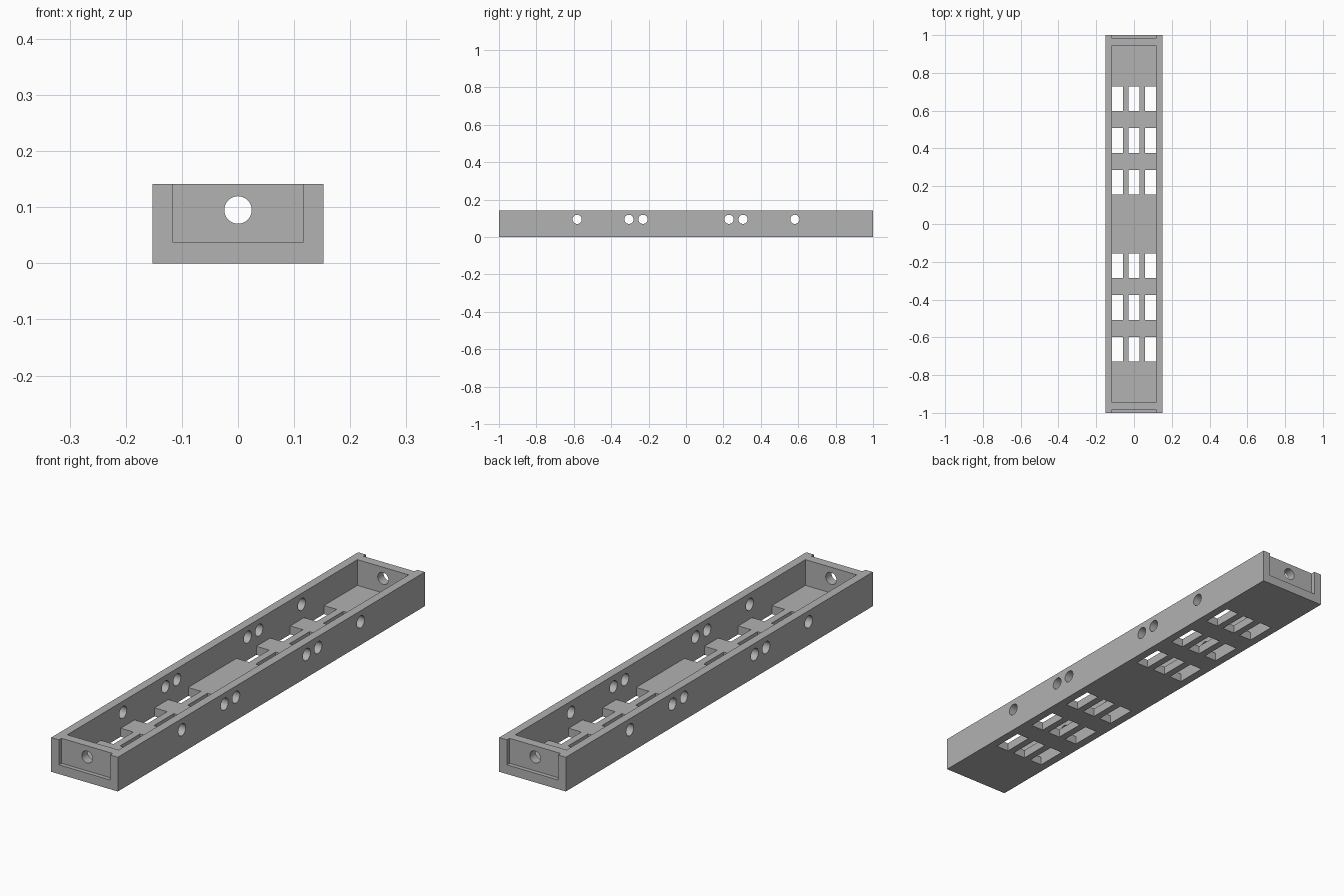
import bpy
import bmesh
import math
from mathutils import Matrix, Vector

cube = bpy.data.objects.get("Cube")
if cube:
    bpy.data.objects.remove(cube, do_unlink=True)

WIDTH, LENGTH, HEIGHT = 0.304, 2.0, 0.141
INNER_X, INNER_Y, FLOOR = 0.117, 0.945, 0.035
HOLE_Z, HOLE_R = 0.095, 0.0245

grey = bpy.data.materials.new("plain_grey")
grey.use_nodes = True
colour = (0.445, 0.445, 0.445, 1)
grey.diffuse_color = colour
grey.node_tree.nodes["Principled BSDF"].inputs["Base Color"].default_value = colour


def add_box(bm, low, high):
    low, high = Vector(low), Vector(high)
    size = Matrix.Diagonal((*(high - low), 1))
    bmesh.ops.create_cube(bm, size=1, matrix=Matrix.Translation((low + high) / 2) @ size)


def add_bore(bm, centre, axis, depth):
    turn = Matrix.Rotation(math.pi / 2, 4, "Y" if axis == "X" else "X")
    bmesh.ops.create_cone(bm, cap_ends=True, segments=48, radius1=HOLE_R, radius2=HOLE_R,
                          depth=depth, matrix=Matrix.Translation(centre) @ turn)


def make_object(name, bm):
    mesh = bpy.data.meshes.new(name)
    bm.to_mesh(mesh)
    bm.free()
    mesh.materials.append(grey)
    obj = bpy.data.objects.new(name, mesh)
    bpy.context.collection.objects.link(obj)
    return obj


# Solid body
body = bmesh.new()
add_box(body, (-WIDTH / 2, -LENGTH / 2, 0), (WIDTH / 2, LENGTH / 2, HEIGHT))
tray = make_object("tray", body)

# Open cavity and shallow recess on each end
hollow = bmesh.new()
add_box(hollow, (-INNER_X, -INNER_Y, FLOOR), (INNER_X, INNER_Y, 0.3))
for low, high in ((-1.1, -0.983), (0.983, 1.1)):
    add_box(hollow, (-INNER_X, low, 0.038), (INNER_X, high, 0.3))

# Floor slots: three columns in two groups of three rows
slots = bmesh.new()
for side in (-1, 1):
    for row in (0.222, 0.442, 0.662):
        for x in (-0.088, 0, 0.088):
            y = side * row
            add_box(slots, (x - 0.029, y - 0.065, -0.1), (x + 0.029, y + 0.065, 0.06))

# Round holes through the side walls and the end walls
bores = bmesh.new()
for end in (-1, 1):
    add_bore(bores, (0, end * 0.97, HOLE_Z), "Y", 0.2)
    for y in (0.23, 0.305, 0.582):
        for side in (-1, 1):
            add_bore(bores, (side * 0.135, end * y, HOLE_Z), "X", 0.1)

# Cut everything out of the body, then drop the cutters
cutters = [make_object(name, bm) for name, bm in
           (("hollow_cutter", hollow), ("slot_cutter", slots), ("bore_cutter", bores))]
bpy.context.view_layer.objects.active = tray
tray.select_set(True)
for cutter in cutters:
    cutter.hide_render = True
    cut = tray.modifiers.new(cutter.name, "BOOLEAN")
    cut.operation, cut.solver, cut.object = "DIFFERENCE", "EXACT", cutter
    bpy.ops.object.modifier_apply(modifier=cut.name)
for cutter in cutters:
    bpy.data.objects.remove(cutter, do_unlink=True)

bpy.ops.object.shade_smooth_by_angle(angle=math.radians(30))
